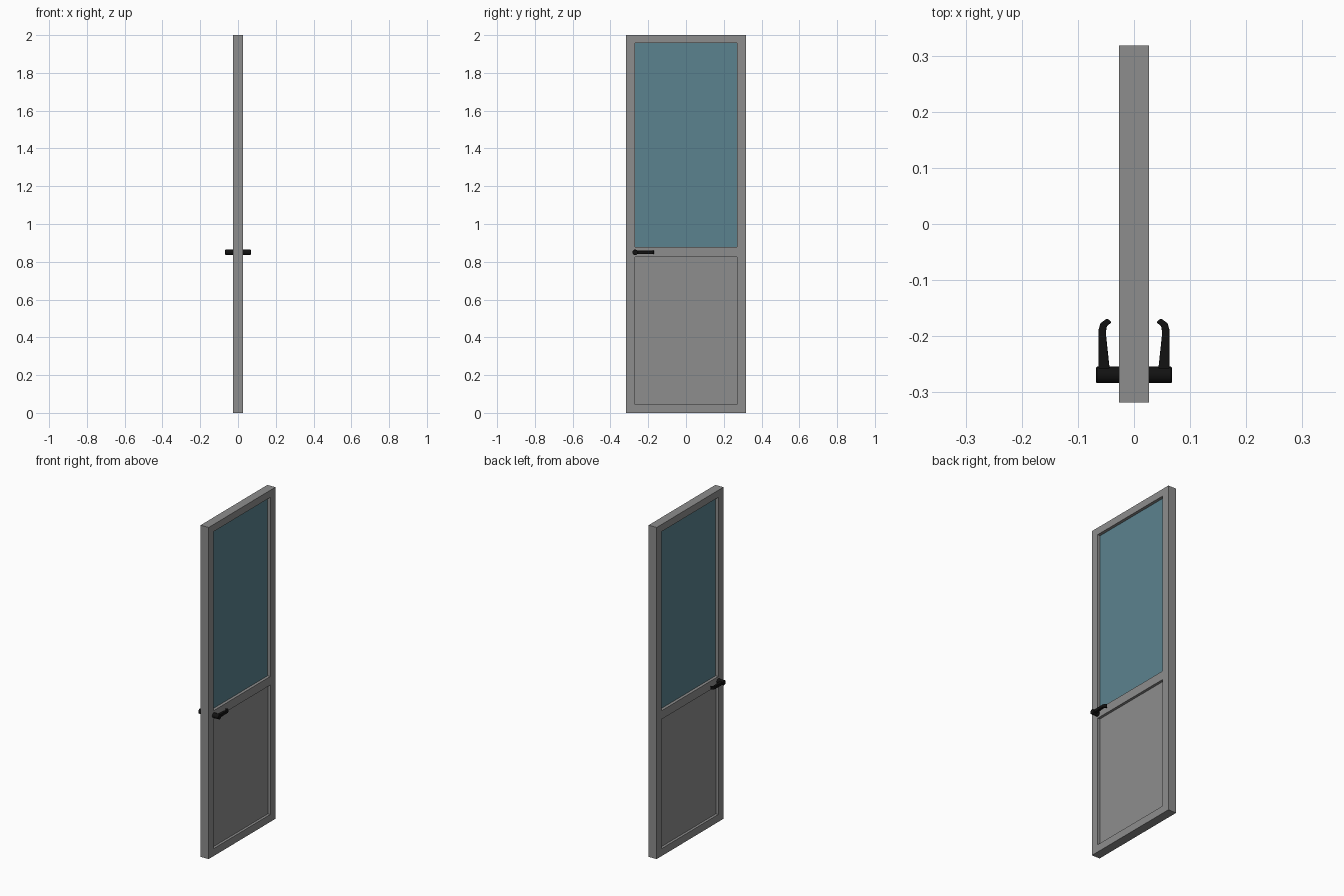
import bpy, bmesh
from math import pi
from mathutils import Matrix, Vector

cube = bpy.data.objects.get("Cube")
if cube:
    bpy.data.objects.remove(cube, do_unlink=True)

HALF_T, HALF_W, HEIGHT = 0.0265, 0.318, 2.0
OPEN_W = 0.27
HANDLE_Y, HANDLE_Z = -0.269, 0.85


def material(name, rgb):
    mat = bpy.data.materials.new(name)
    mat.use_nodes = True
    color = (*rgb, 1)
    mat.diffuse_color = color
    mat.node_tree.nodes["Principled BSDF"].inputs["Base Color"].default_value = color
    return mat


grey = material("grey paint", (0.27, 0.27, 0.27))
blue = material("blue glass", (0.105, 0.225, 0.275))
black = material("black metal", (0.006, 0.006, 0.006))


def finish(name, bm, mat):
    bmesh.ops.recalc_face_normals(bm, faces=bm.faces)
    mesh = bpy.data.meshes.new(name)
    bm.to_mesh(mesh)
    bm.free()
    mesh.materials.append(mat)
    obj = bpy.data.objects.new(name, mesh)
    bpy.context.collection.objects.link(obj)
    return obj


def box(name, half_t, half_w, z0, z1, mat):
    bm = bmesh.new()
    size = Matrix.Diagonal((2 * half_t, 2 * half_w, z1 - z0, 1))
    bmesh.ops.create_cube(bm, size=1, matrix=Matrix.Translation((0, 0, (z0 + z1) / 2)) @ size)
    return finish(name, bm, mat)


def extrude(bm, face, offset):
    new = bmesh.ops.extrude_face_region(bm, geom=[face])["geom"]
    verts = [v for v in new if isinstance(v, bmesh.types.BMVert)]
    bmesh.ops.translate(bm, verts=verts, vec=offset)


# Door frame: a sheet with two openings, thickened both ways
ys = (-HALF_W, -OPEN_W, OPEN_W, HALF_W)
zs = (0, 0.045, 0.825, 0.877, 1.957, HEIGHT)
bm = bmesh.new()
grid = [[bm.verts.new((0, y, z)) for z in zs] for y in ys]
for i in range(len(ys) - 1):
    for j in range(len(zs) - 1):
        if i == 1 and j in (1, 3):
            continue
        bm.faces.new((grid[i][j], grid[i + 1][j], grid[i + 1][j + 1], grid[i][j + 1]))
frame = finish("door_frame", bm, grey)
solid = frame.modifiers.new("thickness", "SOLIDIFY")
solid.thickness = 2 * HALF_T
solid.offset = 0

# Recessed infills
box("lower_panel", 0.011, OPEN_W, zs[1], zs[2], grey)
box("window_glass", 0.009, OPEN_W, zs[3], zs[4], blue)

# Lever outline seen from above, curling back towards the door at its tip
LEVER = ((0.043, -0.262), (0.0635, -0.262), (0.0635, -0.19), (0.060, -0.177),
         (0.048, -0.168), (0.040, -0.175), (0.049, -0.183), (0.050, -0.196))

for side, sign in (("left", 1), ("right", -1)):
    # Round neck
    bm = bmesh.new()
    place = Matrix.Translation((sign * 0.0455, HANDLE_Y, HANDLE_Z)) @ Matrix.Rotation(pi / 2, 4, "Y")
    bmesh.ops.create_cone(bm, cap_ends=True, segments=20, radius1=0.0148,
                          radius2=0.0148, depth=0.044, matrix=place)
    neck = finish(side + "_handle_neck", bm, black)

    # Lever
    bm = bmesh.new()
    face = bm.faces.new([bm.verts.new((sign * x, y, HANDLE_Z - 0.009)) for x, y in LEVER])
    extrude(bm, face, Vector((0, 0, 0.018)))
    lever = finish(side + "_handle_lever", bm, black)

    for obj in (neck, lever):
        bevel = obj.modifiers.new("soft edges", "BEVEL")
        bevel.width = 0.002
        bevel.segments = 2
        bpy.ops.object.select_all(action="DESELECT")
        obj.select_set(True)
        bpy.context.view_layer.objects.active = obj
        bpy.ops.object.shade_smooth_by_angle()
